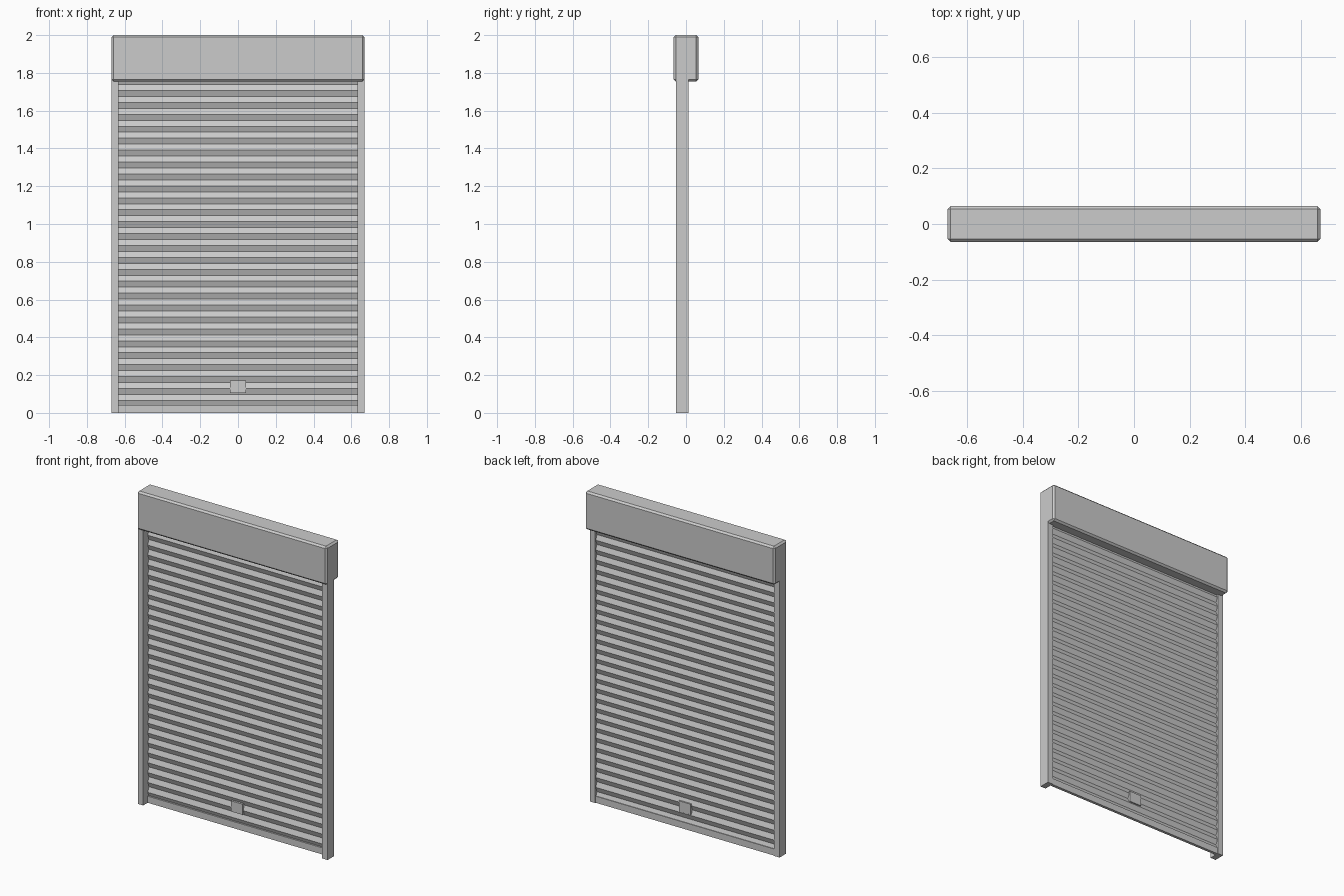
import bpy, bmesh

if "Cube" in bpy.data.objects:
    bpy.data.objects.remove(bpy.data.objects["Cube"])


def make_object(name, bm):
    bmesh.ops.recalc_face_normals(bm, faces=bm.faces)
    mesh = bpy.data.meshes.new(name)
    bm.to_mesh(mesh)
    bm.free()
    obj = bpy.data.objects.new(name, mesh)
    bpy.context.collection.objects.link(obj)
    return obj


def box(name, lo, hi, bevel=0):
    bm = bmesh.new()
    bmesh.ops.create_cube(bm, size=1)
    for v in bm.verts:
        v.co = [(a + b) / 2 + c * (b - a) for a, b, c in zip(lo, hi, v.co)]
    if bevel:
        bmesh.ops.bevel(bm, geom=bm.edges[:], offset=bevel, segments=1,
                        affect='EDGES')
    return make_object(name, bm)


# Roller housing with chamfered edges
box("housing", (-0.67, -0.065, 1.755), (0.67, 0.065, 2.0), 0.011)

# Side guide rails
for side, x0, x1 in (("left", -0.67, -0.632), ("right", 0.632, 0.67)):
    box(side + "_rail", (x0, -0.054, 0), (x1, 0.013, 1.77))

# Corrugated slat curtain: thin zigzag profile stretched across the opening
PITCH = 0.0631
zigzag = [(0.006 if i % 2 == 0 else -0.006, 0.0345 + i * PITCH / 2)
          for i in range(56)]
half = 0.0015
profile = [(y - half, z) for y, z in zigzag]
profile += [(y + half, z) for y, z in reversed(zigzag)]
bm = bmesh.new()
n = len(zigzag)
rings = [[bm.verts.new((x, y, z)) for y, z in profile] for x in (-0.64, 0.64)]
for i in range(2 * n):
    j = (i + 1) % (2 * n)
    bm.faces.new((rings[0][i], rings[0][j], rings[1][j], rings[1][i]))
for ring in rings:
    for i in range(n - 1):
        bm.faces.new((ring[i], ring[i + 1], ring[-2 - i], ring[-1 - i]))
make_object("slat_curtain", bm)

# Bottom bar and central handle block
box("bottom_bar", (-0.64, -0.009, 0), (0.64, 0.009, 0.042))
box("handle", (-0.042, -0.013, 0.104), (0.042, 0.013, 0.172))
